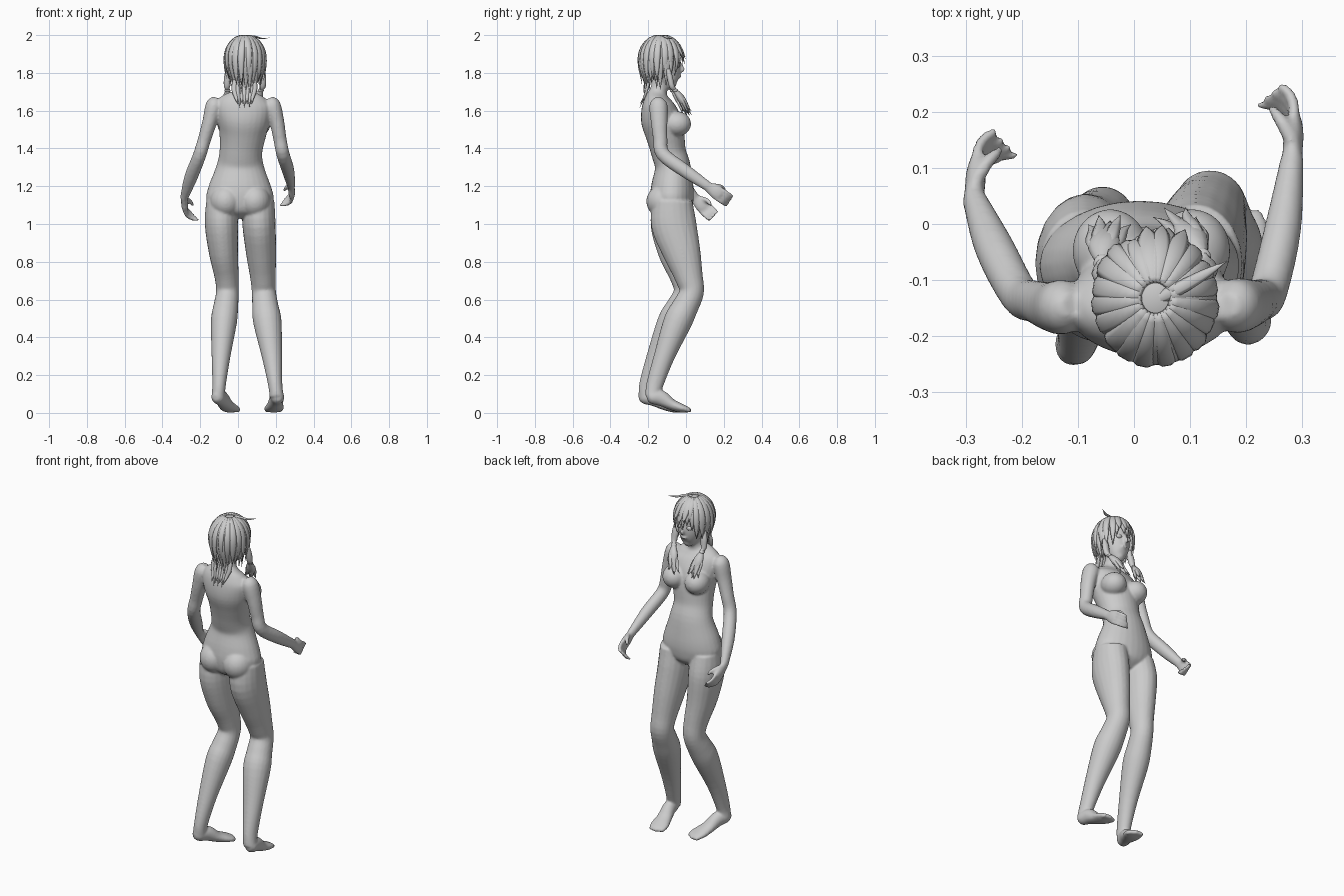
import bpy, bmesh, math, random
from mathutils import Vector, Matrix

random.seed(4)


def spline(rows, steps):
    """Catmull-Rom samples through rows of (x, y, z, width, thickness)."""
    out = []
    for i in range(len(rows) - 1):
        p = [rows[max(0, min(len(rows) - 1, i + k))] for k in (-1, 0, 1, 2)]
        for s in range(steps):
            t = s / steps
            out.append([0.5 * (2 * b + (c - a) * t + (2 * a - 5 * b + 4 * c - d) * t * t
                               + (3 * b - a - 3 * c + d) * t ** 3) for a, b, c, d in zip(*p)])
    out.append(list(rows[-1]))
    return out


def tube(bm, rows, n, sides=20, steps=4):
    """Closed elliptical loft; n is the thickness direction."""
    rows = spline(rows, steps)
    pts = [Vector(r[:3]) for r in rows]
    rings = []
    for i, r in enumerate(rows):
        t = (pts[min(i + 1, len(pts) - 1)] - pts[max(i - 1, 0)]).normalized()
        side = t.cross(Vector(n)).normalized()
        up = side.cross(t)
        w, h = max(r[3], .0008), max(r[4], .0008)
        rings.append([bm.verts.new(pts[i] + side * w * math.cos(a) + up * h * math.sin(a))
                      for a in (math.tau * k / sides for k in range(sides))])
    for a, b in zip(rings, rings[1:]):
        for k in range(sides):
            bm.faces.new((a[k], a[(k + 1) % sides], b[(k + 1) % sides], b[k]))
    bm.faces.new(rings[0][::-1])
    bm.faces.new(rings[-1])


def ball(bm, c, r):
    m = Matrix.Translation(c) @ Matrix.Diagonal((*r, 1))
    bmesh.ops.create_uvsphere(bm, u_segments=24, v_segments=16, radius=1, matrix=m)


def finish(bm, name):
    bmesh.ops.recalc_face_normals(bm, faces=bm.faces)
    me = bpy.data.meshes.new(name)
    bm.to_mesh(me)
    bm.free()
    me.shade_smooth()
    ob = bpy.data.objects.new(name, me)
    bpy.context.collection.objects.link(ob)
    return ob


X, Y, Z = (1, 0, 0), (0, 1, 0), (0, 0, 1)
body = bmesh.new()

# torso and neck
tube(body, [(.01, -.07, 1.03, .05, .05), (.01, -.072, 1.07, .14, .10), (.01, -.075, 1.13, .178, .115),
            (.01, -.072, 1.20, .165, .112), (.012, -.07, 1.30, .128, .095), (.015, -.092, 1.38, .113, .092),
            (.025, -.112, 1.48, .125, .103), (.03, -.135, 1.56, .142, .105), (.03, -.15, 1.63, .148, .085),
            (.033, -.152, 1.675, .11, .06), (.035, -.145, 1.71, .048, .045), (.036, -.125, 1.79, .042, .045)], Y, 28)
for x in (-.042, .104):
    ball(body, (x, -.048, 1.53), (.068, .075, .066))
for x in (-.065, .088):
    ball(body, (x, -.115, 1.12), (.085, .095, .09))

# head and nose
tube(body, [(.04, -.062, 1.722, .014, .014), (.04, -.08, 1.745, .042, .045), (.038, -.1, 1.80, .068, .076),
            (.038, -.122, 1.86, .08, .095), (.038, -.132, 1.93, .076, .09), (.038, -.135, 1.975, .03, .03)], Y, 24)
tube(body, [(.039, -.034, 1.86, .006, .006), (.039, -.022, 1.83, .009, .01),
            (.039, -.018, 1.815, .011, .012), (.039, -.03, 1.803, .006, .006)], Y, 10)
ball(body, (.039, -.034, 1.782), (.02, .012, .007))

# legs
tube(body, [(-.085, -.075, 1.12, .083, .10), (-.088, -.068, 1.0, .088, .12), (-.077, -.045, .85, .077, .102),
            (-.06, -.01, .72, .064, .075), (-.056, 0, .64, .06, .065), (-.065, -.035, .56, .066, .07),
            (-.075, -.078, .48, .069, .074), (-.09, -.155, .30, .050, .053), (-.1, -.205, .15, .036, .043),
            (-.105, -.212, .085, .036, .038)], Y)
tube(body, [(.108, -.07, 1.12, .085, .105), (.111, -.065, 1.0, .088, .12), (.122, -.022, .85, .08, .1),
            (.132, .015, .72, .068, .075), (.137, .03, .64, .064, .065), (.145, -.005, .56, .07, .07),
            (.156, -.045, .48, .075, .075), (.18, -.115, .30, .054, .055), (.197, -.165, .15, .038, .045),
            (.205, -.178, .085, .038, .038)], Y)


# feet with raised heels, and toes
def foot(heel, toe):
    h, t = Vector(heel), Vector(toe)
    d = t - h
    rows = []
    for f, z, w, hh in ((-.04, .08, .015, .02), (.06, .083, .034, .035), (.3, .078, .037, .042),
                        (.55, .045, .043, .03), (.78, .026, .052, .024), (.93, .018, .048, .016), (1, .012, .03, .01)):
        p = h + d * f
        rows.append((p.x, p.y, z, w, hh))
    tube(body, rows, Z)
    s = Vector((d.y, -d.x)).normalized()
    for k in range(-2, 3):
        q = h + d * (.97 - .02 * abs(k)) + s * k * .017
        ball(body, (q.x, q.y, .014), (.011, .018, .012))


foot((-.115, -.238), (-.025, -.015))
foot((.213, -.198), (.185, .02))

# arms
tube(body, [(-.11, -.145, 1.665, .022, .022), (-.125, -.148, 1.63, .048, .045), (-.15, -.147, 1.54, .044, .039),
            (-.177, -.138, 1.45, .038, .035), (-.205, -.125, 1.36, .037, .035), (-.25, -.04, 1.245, .036, .035),
            (-.285, .045, 1.14, .026, .021)], X)
tube(body, [(.165, -.145, 1.665, .022, .022), (.18, -.146, 1.63, .048, .045), (.206, -.142, 1.54, .044, .039),
            (.222, -.136, 1.45, .038, .035), (.238, -.122, 1.37, .037, .035), (.265, -.01, 1.285, .036, .033),
            (.282, .115, 1.2, .026, .021)], X)


# hands: palm, four curled fingers, thumb
def hand(wrist, d, inward):
    w, d, n = Vector(wrist), Vector(d).normalized(), Vector((inward, 0, 0))
    s = Vector((0, -d.z, d.y)).normalized()
    tube(body, [(*(w + d * a), b, c) for a, b, c in
                ((-.02, .024, .02), (.015, .03, .018), (.05, .038, .018), (.078, .035, .013), (.085, .02, .008))], X)
    for k in range(4):
        o = w + d * .072 + s * (k - 1.5) * .019
        c = 1.25 - .22 * k
        tube(body, [(*(o + d * a + n * b * c), r, r) for a, b, r in
                    ((0, 0, .0105), (.032, .008, .0105), (.055, .03, .0095), (.06, .05, .008), (.059, .056, .004))], s, 10)
    o = w + d * .02 + s * .02
    tube(body, [(*(o + d * a + s * b + n * c), r, r) for a, b, c, r in
                ((0, 0, 0, .014), (.03, .016, .02, .0125), (.055, .016, .036, .01), (.07, .01, .042, .005))], X, 10)


hand((-.285, .048, 1.135), (.06, .7, -.68), 1)
hand((.282, .118, 1.197), (.05, .82, -.55), -1)

figure = finish(body, "body")
rm = figure.modifiers.new("blend", 'REMESH')
rm.mode, rm.voxel_size, rm.use_smooth_shade = 'VOXEL', .0065, True
sm = figure.modifiers.new("soften", 'SMOOTH')
sm.factor, sm.iterations = .5, 6

# eyes
eyes = bmesh.new()
for x in (.008, .07):
    ball(eyes, (x, -.042, 1.842), (.018, .012, .013))
finish(eyes, "eyes")

# hair cap, open at the face
C = Vector((.038, -.132, 1.872))
cap = bmesh.new()
ball(cap, C, (.099, .108, .121))
bmesh.ops.delete(cap, geom=[v for v in cap.verts if v.co.z < 1.77 or (v.co.y > -.10 and v.co.z < 1.885)],
                 context='VERTS')
finish(cap, "hair_cap")


# layered pointed locks flowing from the crown
def lock(bm, phi, end, flare, width, lift):
    rad = Vector((math.sin(phi), math.cos(phi), 0))
    rows = []
    for i in range(9):
        f = i / 8
        z = 1.993 + (end - 1.993) * f ** 1.5
        c = max(-1, min(1, (z - C.z) / .125))
        r = math.sqrt(1 - c * c) if c > 0 else 1 - .28 * c * c
        r = r * (1 + lift) + flare * f ** 5
        p = C + Vector((rad.x * .103, rad.y * .113, 0)) * r
        rows.append((p.x, p.y, z, width * math.sin(math.pi * (.12 + .88 * f)) ** .7 if f < 1 else 0,
                     .009 * (1 - f ** 3)))
    tube(bm, rows, rad + Vector((0, 0, .4)), 6, 2)


hair = bmesh.new()
for layer, (count, lift) in enumerate(((24, 0), (20, .04))):
    for i in range(count):
        phi = math.tau * (i + .5 * layer) / count + random.uniform(-.06, .06)
        a = abs((phi + math.pi) % math.tau - math.pi)
        end = 1.845 if a < .75 else 1.765 if a < 1.25 else 1.725 if a < 2.2 else 1.695
        lock(hair, phi, end + layer * .035 + random.uniform(-.015, .02), random.uniform(-.05, .16),
             random.uniform(.018, .024), lift)
finish(hair, "hair_locks")

# wisps on the nape and one stray strand on top
wisps = bmesh.new()
for k in range(7):
    x = -.02 + .018 * k
    tube(wisps, [(x * .8 + .01, -.19, 1.79, .014, .01), (x, -.205, 1.72, .015, .009),
                 (x * .8 + .006, -.222, 1.67, .01, .006),
                 (x * .7 + .012, -.245, 1.635 - .02 * (k % 2), 0, 0)], Y, 6)
tube(wisps, [(.03, -.14, 1.982, .01, .006), (.08, -.115, 1.994, .012, .005),
             (.125, -.09, 1.982, .009, .004), (.166, -.066, 1.986, 0, 0)], Z, 6)
finish(wisps, "hair_wisps")

# tied side tails falling over the chest
tails = bmesh.new()
for pts in ([(-.05, -.1, 1.82), (-.058, -.085, 1.73), (-.052, -.035, 1.655), (-.042, .005, 1.575)],
            [(.128, -.095, 1.82), (.13, -.075, 1.73), (.1, -.02, 1.655), (.068, .018, 1.575)]):
    a, b, c, d = map(Vector, pts)
    tube(tails, [(*a, .014, .012), (*a.lerp(b, .5), .02, .016), (*b, .017, .015),
                 (*b.lerp(c, .3), .012, .012), (*c, .03, .02), (*d, 0, 0)], Y, 10)
    ball(tails, b.lerp(c, .3), (.016, .016, .01))
    for k in range(6):
        o = Vector((math.cos(k * 1.05), .5 * math.sin(k * 1.05), .3 * math.sin(k * 2)))
        tube(tails, [(*b.lerp(c, .4), .008, .006), (*(c + o * .02), .014, .009),
                     (*(c.lerp(d, .55) + o * .026), .01, .006), (*(c.lerp(d, .85) + o * .038), 0, 0)], Y, 6)
finish(tails, "side_tails")
